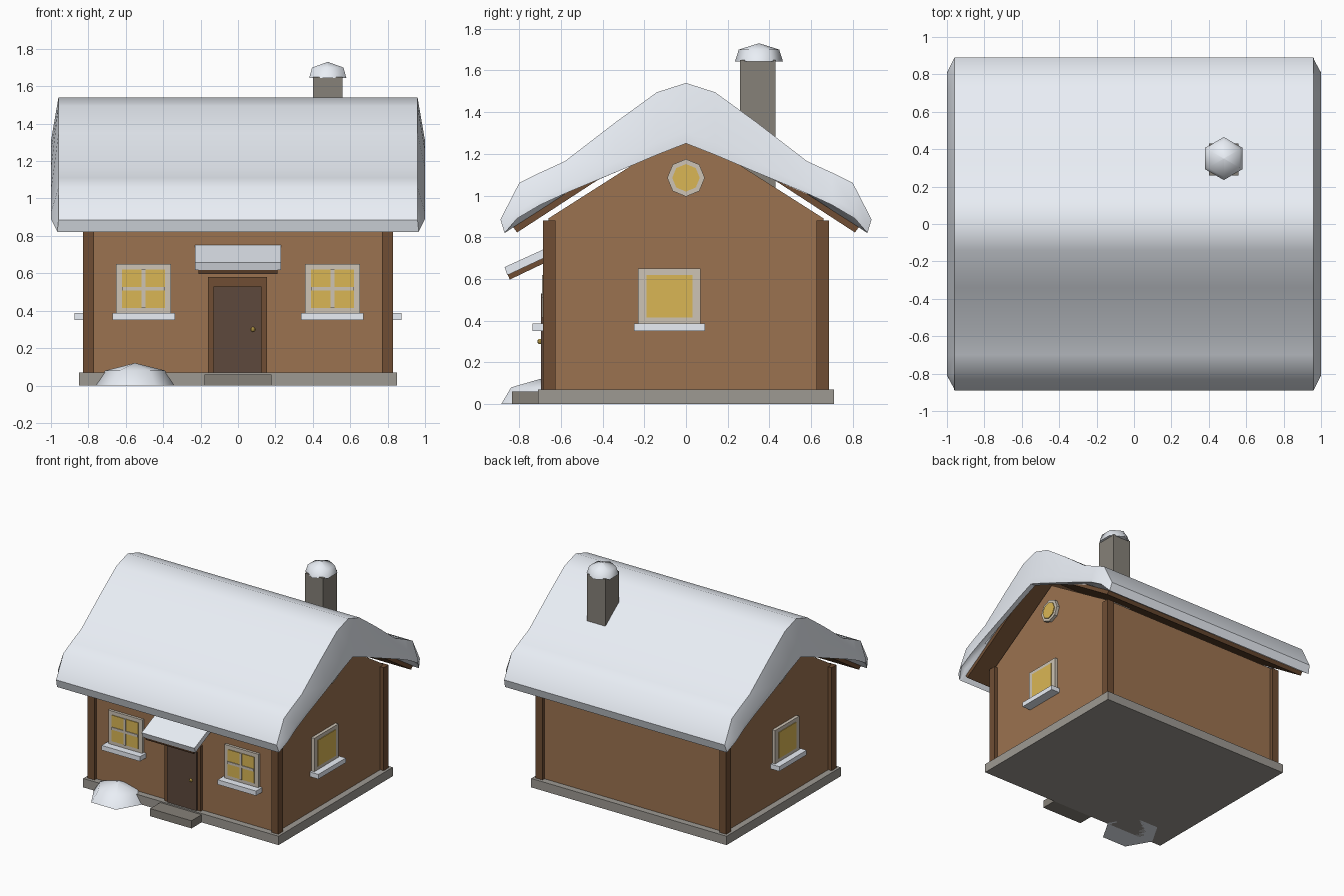
import bpy, bmesh, math
from mathutils import Vector

if "Cube" in bpy.data.objects:
    bpy.data.objects.remove(bpy.data.objects["Cube"])


def mat(name, r, g, b):
    m = bpy.data.materials.new(name)
    m.diffuse_color = (r, g, b, 1)
    m.use_nodes = True
    m.node_tree.nodes["Principled BSDF"].inputs["Base Color"].default_value = m.diffuse_color
    return m


WALL = mat("wall_brown", .33, .17, .08)
WOOD = mat("dark_wood", .16, .076, .034)
DOOR = mat("door_wood", .11, .065, .045)
GLOW = mat("warm_glass", .70, .47, .09)
TRIM = mat("trim", .61, .55, .46)
SNOW = mat("snow", .82, .86, .92)
STONE = mat("stone", .34, .32, .29)
BRICK = mat("chimney_stone", .24, .22, .19)


def make(name, verts, faces, m):
    me = bpy.data.meshes.new(name)
    me.from_pydata(verts, [], faces)
    bm = bmesh.new()
    bm.from_mesh(me)
    bmesh.ops.recalc_face_normals(bm, faces=bm.faces)
    bm.to_mesh(me)
    bm.free()
    me.materials.append(m)
    ob = bpy.data.objects.new(name, me)
    bpy.context.collection.objects.link(ob)
    return ob


def loft(name, rings, m, cap=True):
    n = len(rings[0])
    verts = [v for r in rings for v in r]
    faces = [(i * n + j, i * n + (j + 1) % n, (i + 1) * n + (j + 1) % n, (i + 1) * n + j)
             for i in range(len(rings) - 1) for j in range(n)]
    if cap:
        faces += [tuple(range(n)), tuple(range(len(verts) - n, len(verts)))]
    return make(name, verts, faces, m)


def prism(name, x0, x1, yz, m):
    return loft(name, [[(x, y, z) for y, z in yz] for x in (x0, x1)], m)


def box(name, x0, x1, y0, y1, z0, z1, m):
    return prism(name, x0, x1, [(y0, z0), (y1, z0), (y1, z1), (y0, z1)], m)


def smooth(ob, angle):
    bpy.ops.object.select_all(action='DESELECT')
    ob.select_set(True)
    bpy.context.view_layer.objects.active = ob
    bpy.ops.object.shade_smooth_by_angle(angle=math.radians(angle))


def mound(name, x, y, rings, top, phase):
    # six-sided heap of snow: rings of (radius, height) and an apex
    rs = [[(x + r * math.cos(phase + k * math.pi / 3), y + r * math.sin(phase + k * math.pi / 3), z)
           for k in range(6)] for r, z in rings + [(.001, top)]]
    smooth(loft(name, rs, SNOW), 60)


# base, gabled walls, corner posts
box("foundation", -.85, .85, -.71, .71, 0, .07, STONE)
prism("walls", -.80, .80, [(-.66, .07), (.66, .07), (.66, .89), (0, 1.31), (-.66, .89)], WALL)
for sx in (-1, 1):
    for sy in (-1, 1):
        box("corner_post", sx * .77, sx * .83, sy * .625, sy * .685, .07, .88, WOOD)

# wooden roof slabs
for s in (-1, 1):
    prism("roof_slab", -.94, .94, [(0, 1.35), (s * .81, .823), (s * .845, .87), (0, 1.42)], WOOD)

# thick snow blanket: outer profile, underside over the boards, drooping underside at the ends
outer = [(0, 1.54), (.14, 1.495), (.34, 1.35), (.58, 1.165), (.70, 1.11), (.80, 1.06), (.89, .885)]
inner = [(0, 1.385), (.14, 1.295), (.34, 1.165), (.58, 1.008), (.70, .93), (.81, .86), (.87, .82)]
droop = [(0, 1.25), (.14, 1.195), (.34, 1.11), (.58, 1.01), (.70, .955), (.81, .89), (.87, .82)]


def blanket(x, top, under):
    left = lambda p: [(-y, z) for y, z in p[:0:-1]]
    return [(x, y, z) for y, z in left(top) + top + (left(under) + under)[::-1]]


def lerp(a, b, t):
    return [tuple(Vector(p).lerp(Vector(q), t)) for p, q in zip(a, b)]


rings = [blanket(-.945, outer, inner)]
half = [blanket(.945, outer, inner), blanket(.96, outer, droop)]
half.append(blanket(1.0, lerp(outer, droop, .8), droop))
# eave corners taper back in at the tips
half[2] = [(.965, y, z) if abs(y) > .84 else (x, y, z) for x, y, z in half[2]]
mirror = [[(-x, y, z) for x, y, z in r] for r in half[::-1]]
n = len(half[0])
snow = loft("roof_snow", mirror + half, SNOW, cap=False)
bm = bmesh.new()
bm.from_mesh(snow.data)
bm.verts.ensure_lookup_table()
for base in (0, 5 * n):
    for j in range(n // 2 - 1):
        vs = [bm.verts[base + k] for k in (j, j + 1, n - 2 - j, n - 1 - j)]
        bm.faces.new(vs)
bmesh.ops.recalc_face_normals(bm, faces=bm.faces)
bm.to_mesh(snow.data)
bm.free()
smooth(snow, 40)

# chimney with snow cap, snow heap by the wall
box("chimney", .40, .56, .26, .43, 1.0, 1.65, BRICK)
mound("chimney_snow", .48, .35, [(.115, 1.643), (.097, 1.70)], 1.73, math.pi / 6)
mound("snow_heap", -.55, -.70, [(.215, 0), (.16, .08)], .12, 0)

# door, step, awning
box("step", -.18, .18, -.835, -.70, 0, .06, BRICK)
box("door_frame", -.16, .155, -.685, -.65, .07, .58, WOOD)
box("door", -.13, .125, -.695, -.65, .07, .53, DOOR)
bpy.ops.mesh.primitive_uv_sphere_add(segments=8, ring_count=6, radius=.013, location=(.08, -.70, .30))
knob = bpy.context.object
knob.name = "door_knob"
knob.data.materials.append(GLOW)
prism("awning_board", -.21, .21, [(-.855, .62), (-.845, .597), (-.65, .69), (-.65, .715)], WOOD)
prism("awning_snow", -.23, .23, [(-.87, .657), (-.857, .618), (-.65, .715), (-.65, .757)], SNOW)

# front windows with glazing bars
for s in (-1, 1):
    c = s * .505
    box("window_frame", c - .148, c + .148, -.68, -.65, .385, .65, TRIM)
    box("window_glass", c - .115, c + .115, -.685, -.65, .415, .62, GLOW)
    box("window_bar", c - .01, c + .01, -.69, -.65, .415, .62, TRIM)
    box("window_bar", c - .115, c + .115, -.69, -.65, .508, .528, TRIM)
    box("window_sill", c - .167, c + .167, -.735, -.65, .35, .387, SNOW)

# side windows and round gable windows
for s in (-1, 1):
    box("side_window_frame", s * .79, s * .825, -.23, .07, .385, .65, TRIM)
    box("side_window_glass", s * .79, s * .83, -.19, .03, .415, .62, GLOW)
    box("side_window_sill", s * .79, s * .875, -.25, .09, .35, .387, SNOW)
    for name, r, x, m in (("round_frame", .09, .825, TRIM), ("round_glass", .066, .832, GLOW)):
        yz = [(r * math.cos(k * math.pi / 4), 1.085 + r * math.sin(k * math.pi / 4)) for k in range(8)]
        prism(name, s * .79, s * x, yz, m)
